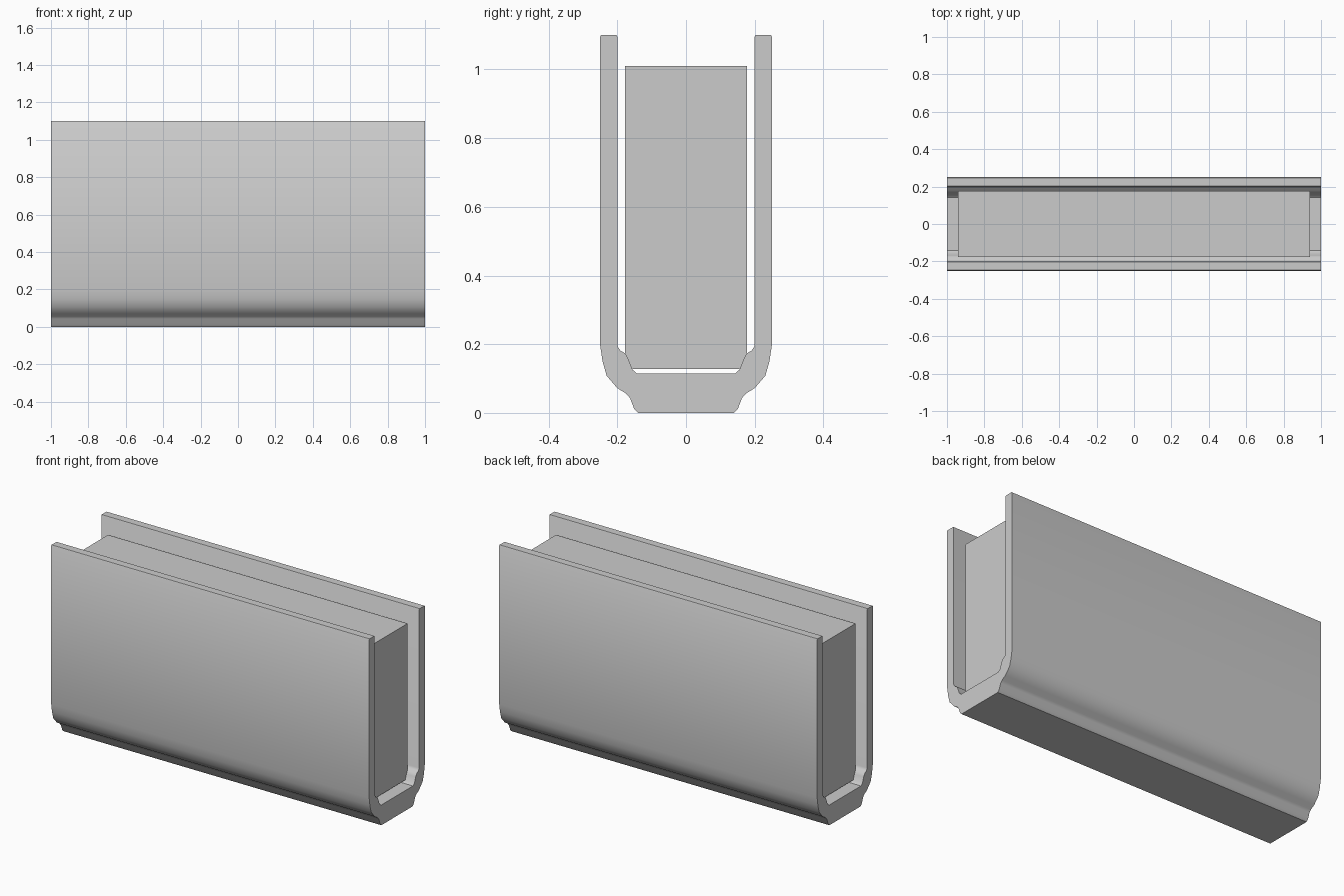
import bpy, bmesh, math

if "Cube" in bpy.data.objects:
    bpy.data.objects.remove(bpy.data.objects["Cube"])


def finish(name, bm, smooth_angle=None):
    bmesh.ops.recalc_face_normals(bm, faces=bm.faces)
    mesh = bpy.data.meshes.new(name)
    bm.to_mesh(mesh)
    bm.free()
    obj = bpy.data.objects.new(name, mesh)
    bpy.context.collection.objects.link(obj)
    if smooth_angle:
        bpy.ops.object.select_all(action='DESELECT')
        obj.select_set(True)
        bpy.context.view_layer.objects.active = obj
        bpy.ops.object.shade_smooth_by_angle(angle=math.radians(smooth_angle))
    return obj


# U-shaped channel: half profile (y, z), mirrored and extruded along x
outer = [(0.14, 0), (0.151, 0.012), (0.163, 0.043), (0.174, 0.056),
         (0.20, 0.072), (0.231, 0.108), (0.243, 0.15), (0.25, 0.197),
         (0.25, 1.096), (0.247, 1.1)]
inner = [(0.203, 1.1), (0.20, 1.096), (0.20, 0.195), (0.191, 0.181),
         (0.176, 0.173), (0.168, 0.157), (0.156, 0.126), (0.143, 0.115)]
half = outer + inner
profile = half + [(-y, z) for y, z in reversed(half)]

bm = bmesh.new()
face = bm.faces.new([bm.verts.new((-1, y, z)) for y, z in profile])
ext = bmesh.ops.extrude_face_region(bm, geom=[face])
moved = [g for g in ext["geom"] if isinstance(g, bmesh.types.BMVert)]
bmesh.ops.translate(bm, verts=moved, vec=(2, 0, 0))
finish("channel_shell", bm, 40)

# Inner block resting between the walls
bm = bmesh.new()
bmesh.ops.create_cube(bm, size=1)
bmesh.ops.scale(bm, verts=bm.verts, vec=(1.884, 0.354, 0.882))
bmesh.ops.translate(bm, verts=bm.verts, vec=(0, 0, 0.569))
finish("inner_block", bm)
